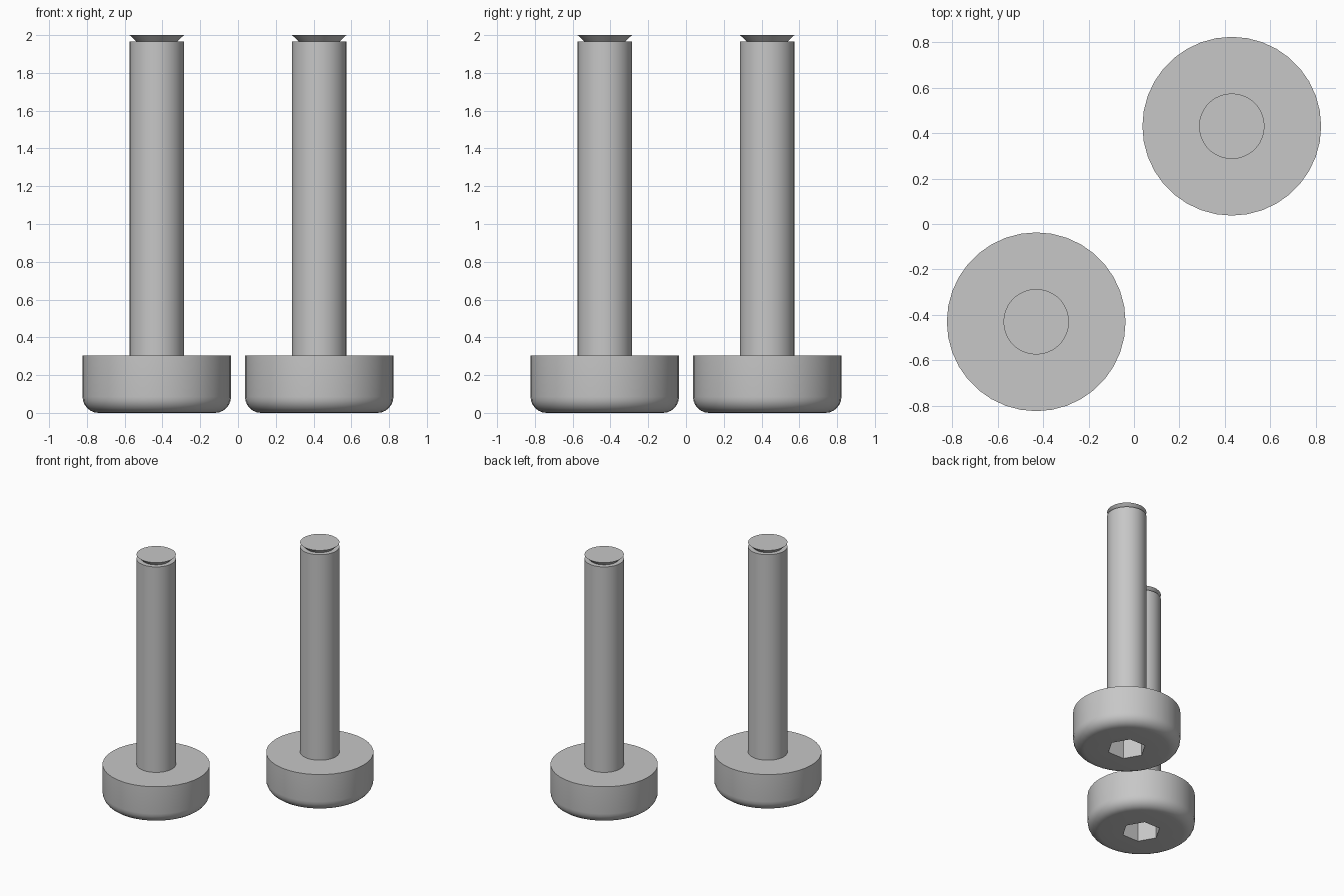
import bpy
import bmesh
from math import sin, cos, pi, radians

SIDES = 36
HEAD_R, HEAD_H, FILLET = 0.393, 0.305, 0.085
SHANK_R, SHANK_TOP = 0.144, 1.965
NECK_R, TOP = 0.107, 2.0
HEX_R, HEX_DEPTH = 0.142, 0.2
OFFSET = 0.43

cube = bpy.data.objects.get("Cube")
if cube:
    bpy.data.objects.remove(cube, do_unlink=True)

steel = bpy.data.materials.new("grey steel")
steel.use_nodes = True
steel.diffuse_color = (0.57, 0.57, 0.57, 1)
steel.node_tree.nodes["Principled BSDF"].inputs["Base Color"].default_value = steel.diffuse_color


def ring(bm, radius, z, sides=SIDES):
    return [bm.verts.new((radius * cos(2 * pi * i / sides), radius * sin(2 * pi * i / sides), z))
            for i in range(sides)]


def lathe(bm, profile, sides=SIDES):
    """Skin rings of (radius, z) and return them."""
    rings = [ring(bm, r, z, sides) for r, z in profile]
    for a, b in zip(rings, rings[1:]):
        for i in range(sides):
            j = (i + 1) % sides
            bm.faces.new((a[i], a[j], b[j], b[i]))
    return rings


def loop_edges(bm, verts):
    return [bm.edges.get((verts[i - 1], verts[i])) for i in range(len(verts))]


def finish(bm, name, place):
    mesh = bpy.data.meshes.new(name)
    bm.to_mesh(mesh)
    bm.free()
    mesh.materials.append(steel)
    obj = bpy.data.objects.new(name, mesh)
    obj.location = place
    bpy.context.collection.objects.link(obj)
    bpy.ops.object.select_all(action='DESELECT')
    obj.select_set(True)
    bpy.context.view_layer.objects.active = obj
    bpy.ops.object.shade_smooth_by_angle(angle=radians(30))


def build_screw(side, place):
    # Head with rounded lower rim and a hexagonal socket underneath
    bm = bmesh.new()
    rim = [(HEAD_R - FILLET + FILLET * sin(a), FILLET - FILLET * cos(a))
           for a in (pi / 2 * i / 6 for i in range(7))]
    outer = lathe(bm, rim + [(HEAD_R, HEAD_H), (SHANK_R, HEAD_H)])
    socket = lathe(bm, [(HEX_R, HEX_DEPTH), (HEX_R, 0)], 6)
    for face in {f for v in socket[0] for f in v.link_faces}:
        face.normal_flip()
    bm.faces.new(socket[0][::-1])
    underside = bmesh.ops.triangle_fill(
        bm, use_beauty=True, edges=loop_edges(bm, outer[0]) + loop_edges(bm, socket[1]))
    for face in underside["geom"]:
        if isinstance(face, bmesh.types.BMFace):
            face.normal_update()
            if face.normal.z > 0:
                face.normal_flip()
    bm.normal_update()
    finish(bm, side + "_head", place)

    # Plain shank with a narrow ledge at its end
    bm = bmesh.new()
    lathe(bm, [(SHANK_R, HEAD_H), (SHANK_R, SHANK_TOP), (NECK_R, SHANK_TOP)])
    finish(bm, side + "_shank", place)

    # Flared tip with a flat end
    bm = bmesh.new()
    rings = lathe(bm, [(NECK_R, SHANK_TOP), (SHANK_R, TOP)])
    bm.faces.new(rings[-1])
    finish(bm, side + "_tip", place)


for side, sign in (("left", 1), ("right", -1)):
    build_screw(side, (sign * OFFSET, sign * OFFSET, 0))

# Socket floors face downward, out of the opening
for obj in bpy.data.objects:
    if obj.name.endswith("_head"):
        for poly in obj.data.polygons:
            if len(poly.vertices) == 6 and poly.normal.z > 0:
                poly.flip()
